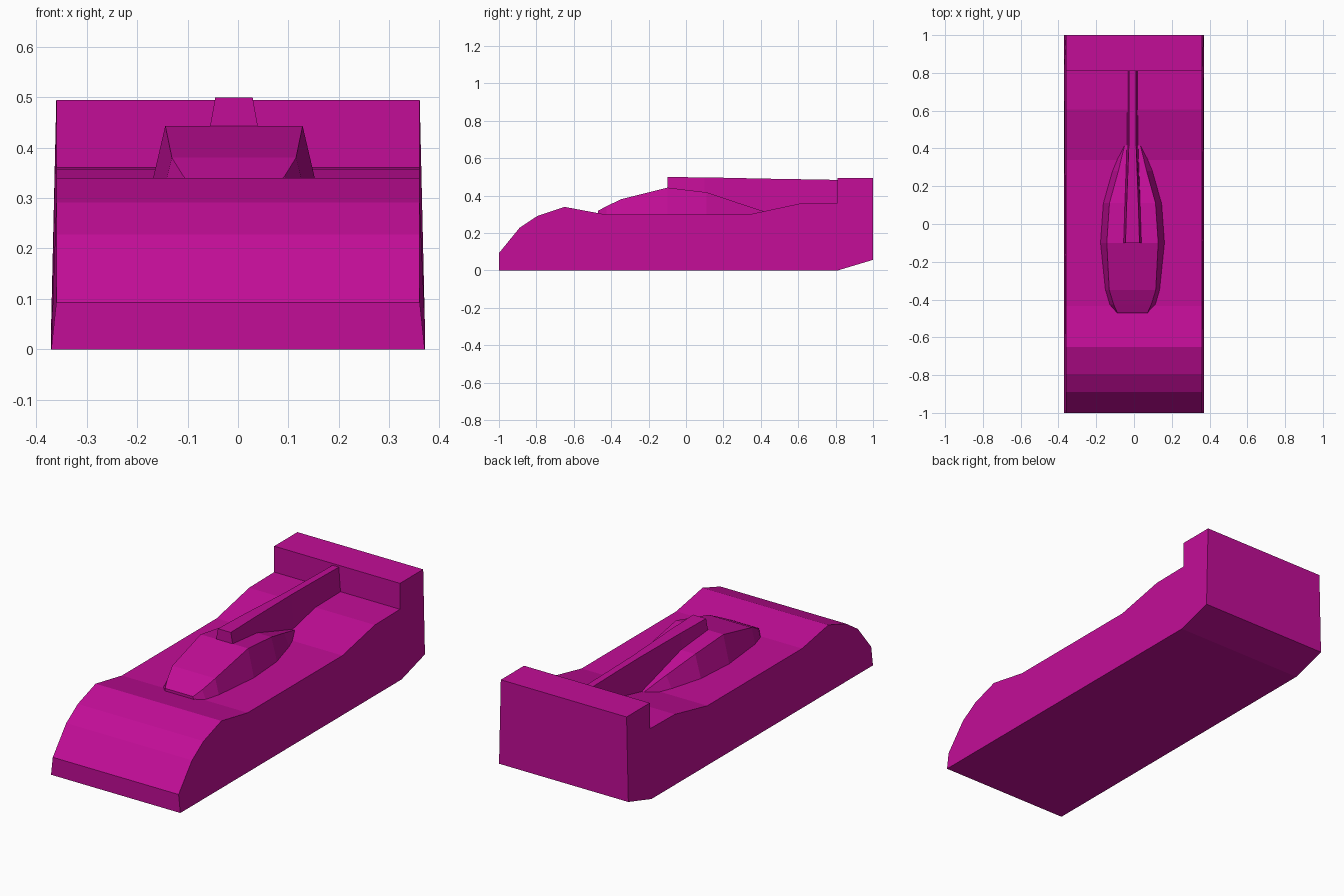
import bpy
import bmesh

cube = bpy.data.objects.get("Cube")
if cube:
    bpy.data.objects.remove(cube, do_unlink=True)

# Single paint colour
paint = bpy.data.materials.new("magenta paint")
colour = (0.54, 0.004, 0.31, 1)
paint.use_nodes = True
paint.diffuse_color = colour
shader = next(n for n in paint.node_tree.nodes if n.type == "BSDF_PRINCIPLED")
shader.inputs["Base Color"].default_value = colour


def loft(name, rings):
    """Skin a series of equal closed rings and cap both ends."""
    bm = bmesh.new()
    loops = [[bm.verts.new(p) for p in ring] for ring in rings]
    count = len(loops[0])
    for a, b in zip(loops, loops[1:]):
        for i in range(count):
            j = (i + 1) % count
            bm.faces.new((a[i], a[j], b[j], b[i]))
    bm.faces.new(loops[0])
    bm.faces.new(reversed(loops[-1]))
    bmesh.ops.recalc_face_normals(bm, faces=bm.faces)
    mesh = bpy.data.meshes.new(name)
    bm.to_mesh(mesh)
    bm.free()
    mesh.materials.append(paint)
    obj = bpy.data.objects.new(name, mesh)
    bpy.context.collection.objects.link(obj)
    return obj


def trapezoid(y, base, top, low, high, centre=-0.008):
    """Cross-section given by half widths and heights."""
    return [(centre - base, y, low), (centre + base, y, low),
            (centre + top, y, high), (centre - top, y, high)]


# Body: side profile with nose, deck and raised tail, flared at the floor
profile = [(-1, 0), (-1, 0.093), (-0.89, 0.228), (-0.795, 0.291),
           (-0.65, 0.34), (-0.435, 0.3), (0.34, 0.3), (0.605, 0.357),
           (0.81, 0.36), (0.81, 0.494), (1, 0.494), (1, 0.057), (0.81, 0)]
loft("body", [[(side * (0.37 if z < 0.06 else 0.36), y, z)
               for y, z in profile] for side in (-1, 1)])

# Canopy: tapered teardrop; y, base half width, top half width, top height
canopy = [(-0.47, 0.083, 0.08, 0.32), (-0.425, 0.122, 0.1, 0.343),
          (-0.35, 0.144, 0.123, 0.38), (-0.1, 0.17, 0.136, 0.443),
          (0.11, 0.155, 0.122, 0.418), (0.28, 0.107, 0.075, 0.361),
          (0.415, 0.052, 0.042, 0.317)]
loft("canopy", [trapezoid(y, b, t, 0.297, z) for y, b, t, z in canopy])

# Spine fin: y, base half width, top half width, base height, top height
fin = [(-0.1, 0.048, 0.037, 0.438, 0.499), (0.1, 0.042, 0.031, 0.41, 0.498),
       (0.42, 0.03, 0.019, 0.31, 0.491), (0.6, 0.028, 0.018, 0.35, 0.488),
       (0.83, 0.028, 0.018, 0.355, 0.484)]
loft("spine_fin", [trapezoid(*row) for row in fin])
